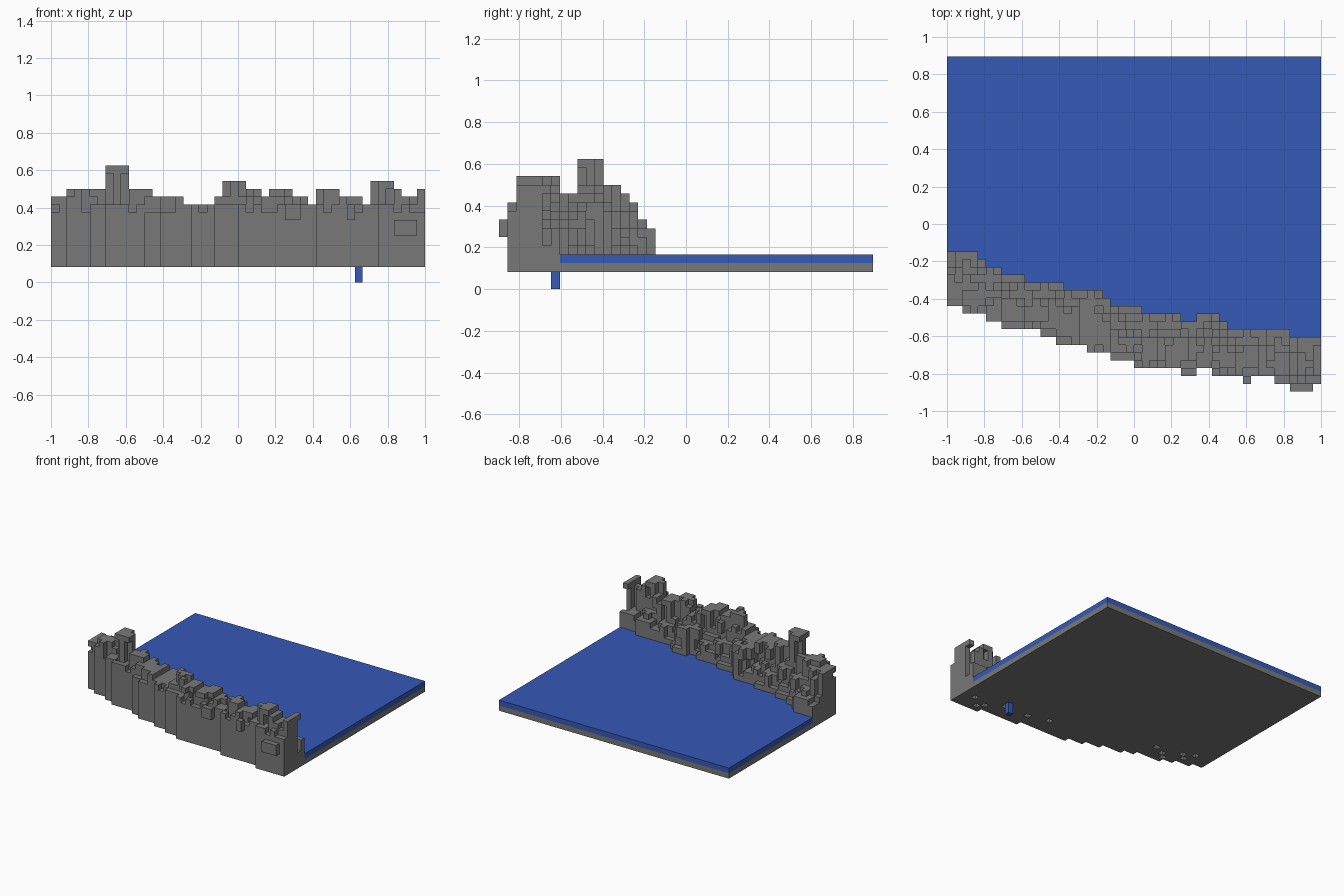
import bpy
import bmesh
import random
from mathutils import Vector

random.seed(7)
cube = bpy.data.objects.get("Cube")
if cube:
    bpy.data.objects.remove(cube, do_unlink=True)

NX, NY = 48, 43
S = 2 / NX  # block size


def material(name, rgb):
    mat = bpy.data.materials.new(name)
    mat.use_nodes = True
    mat.diffuse_color = (*rgb, 1)
    mat.node_tree.nodes["Principled BSDF"].inputs["Base Color"].default_value = (*rgb, 1)
    return mat


def runs(text):
    """Expand 'value*count' steps into one value per block column."""
    out = []
    for step in text.split():
        value, count = step.split("*")
        out += [int(value)] * int(count)
    return out


def block_object(name, cells, mat):
    """Skin a set of grid cells with outer faces only and merge flat areas."""
    bm = bmesh.new()
    verts = {}

    def vert(p):
        key = tuple(p)
        if key not in verts:
            verts[key] = bm.verts.new(((key[0] - NX / 2) * S, (key[1] - NY / 2) * S, key[2] * S))
        return verts[key]

    for cell in sorted(cells):
        for axis in range(3):
            for side in (0, 1):
                near = list(cell)
                near[axis] += 2 * side - 1
                if tuple(near) in cells:
                    continue
                u, v = (axis + 1) % 3, (axis + 2) % 3
                corners = []
                for du, dv in ((0, 0), (1, 0), (1, 1), (0, 1)):
                    p = list(cell)
                    p[axis] += side
                    p[u] += du
                    p[v] += dv
                    corners.append(vert(p))
                bm.faces.new(corners if side else corners[::-1])
    bmesh.ops.dissolve_limit(bm, angle_limit=0.01, verts=bm.verts, edges=bm.edges)
    mesh = bpy.data.meshes.new(name)
    bm.to_mesh(mesh)
    bm.free()
    mesh.materials.append(mat)
    obj = bpy.data.objects.new(name, mesh)
    bpy.context.collection.objects.link(obj)
    return obj


rock = material("grey rock", (0.19, 0.19, 0.19))
blue = material("blue water", (0.036, 0.1, 0.47))

# Ridge outline per column: crest height, front edge, back edge
crest = runs("11*2 12*5 15*3 12*3 11*4 10*4 11*1 13*3 12*2 11*1 12*3 11*2 10*1 12*3 11*3 10*1 13*3 12*1 11*2 12*1")
front = runs("11*2 10*3 9*2 8*5 7*2 6*4 5*3 4*3 3*10 2*8 1*6")
back = runs("18*4 17*1 16*2 15*3 14*5 13*5 12*1 11*4 10*5 9*2 10*3 9*1 8*8 7*4")
# Highest block allowed in each row, front to back
limit = runs("8*1 11*1 13*5 11*2 15*3 12*2 11*3 7*1")

cells = set()


def add(i, j, k):
    """Add a rock block when it lies inside the ridge outline."""
    if 0 <= i < NX and front[i] <= j < back[i] and 2 <= k < min(crest[i], limit[j]):
        cells.add((i, j, k))


# Sloping body of the ridge: sheer at the front, stepped down to the water
for i in range(NX):
    for j in range(front[i], back[i]):
        depth = back[i] - j
        rise = min(1, (depth - 0.5) / 4)
        top = 4 + round((min(crest[i], 11) - 5) * rise + random.uniform(-0.9, 0.9))
        if j == front[i]:
            top = random.choice((9, 10, 10))
        for k in range(2, max(5, min(top, 11))):
            add(i, j, k)

# Cross-shaped pinnacles along the crest
i = 0
while i < NX:
    end = i
    while end < NX and crest[end] == crest[i]:
        end += 1
    mid = (i + end - 1) // 2
    row = front[mid] + 2
    for col in range(i, end):
        for k in range(2, crest[i]):
            add(col, row, k)
    for j in (row - 1, row + 1):
        for k in range(2, crest[i]):
            add(mid, j, k)
    i = end

# Small crosses scattered over the back slope
ARMS = [(0, 0), (1, 0), (-1, 0), (0, 1), (0, -1)]
for n in range(75):
    i = random.randrange(NX)
    j = random.randrange(front[i] + 1, back[i])
    top = max((k for a, b, k in cells if (a, b) == (i, j)), default=4)
    for k in range(2, top + 1):
        add(i, j, k)
    for di, dj in ARMS:
        for k in (top, top + 1):
            add(i + di, j + dj, k)

# Ledges sticking out of the front wall
for first, last, j, low in ((44, 46, 0, 6), (30, 31, 2, 8), (38, 38, 1, 8)):
    for i in range(first, last + 1):
        for k in (low, low + 1):
            cells.add((i, j, k))

# Bed under the water, and the water sheet
water = set()
for i in range(NX):
    for j in range(front[i], NY):
        cells.add((i, j, 2))
        if j >= back[i]:
            water.add((i, j, 3))

# Shallow pits under the front edge
for n in range(12):
    i = random.randrange(2, NX - 2)
    cells.discard((i, front[i] + random.randint(1, 3), 2))

block_object("rock_ridge_and_bed", cells, rock)
block_object("water_sheet", water, blue)

# Single drip below the ridge
block_object("water_drip", {(39, 6, 0), (39, 6, 1)}, blue)
